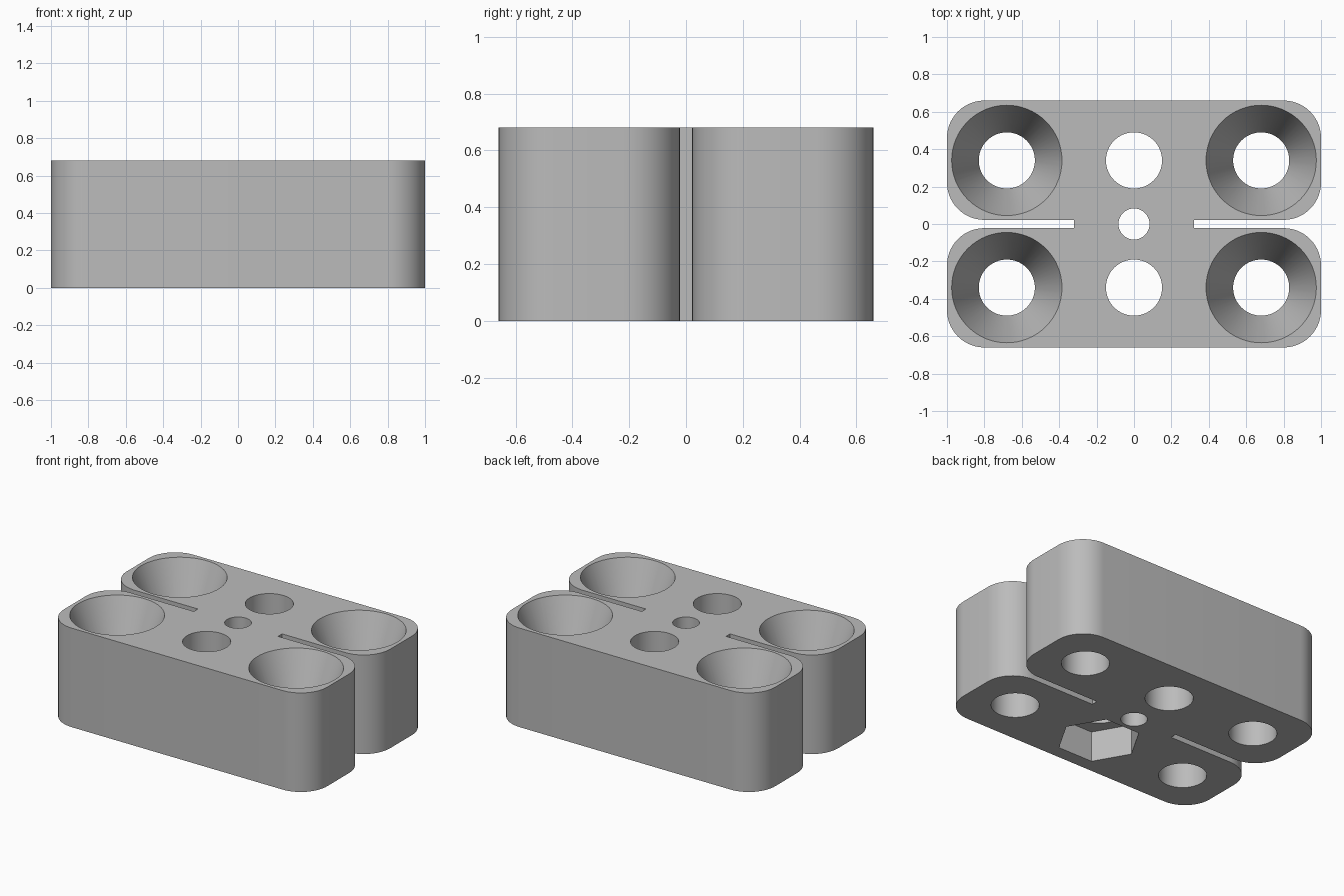
import bpy, bmesh
from math import sin, cos, pi

old = bpy.data.objects.get("Cube")
if old:
    bpy.data.objects.remove(old, do_unlink=True)

HEIGHT = 0.68
HALF_Y = 0.66
SLOT_Y = 0.022      # half width of the end slots
SLOT_X = 0.32       # inner end of the slots
CORNER = 0.2
HOLE_Y = 0.34
CONE_DEPTH = 0.38
HOLE_R, RIM_R = 0.15, 0.295

grey = bpy.data.materials.new("plain_grey")
grey.use_nodes = True
colour = (0.5, 0.5, 0.5, 1)
grey.diffuse_color = colour
grey.node_tree.nodes["Principled BSDF"].inputs["Base Color"].default_value = colour


def make_object(name, bm):
    bmesh.ops.recalc_face_normals(bm, faces=bm.faces)
    mesh = bpy.data.meshes.new(name)
    bm.to_mesh(mesh)
    bm.free()
    mesh.materials.append(grey)
    obj = bpy.data.objects.new(name, mesh)
    bpy.context.collection.objects.link(obj)
    return obj


def loft(bm, rings):
    """Close a solid through rings of equal length."""
    rings = [[bm.verts.new(p) for p in ring] for ring in rings]
    for low, high in zip(rings, rings[1:]):
        for i in range(len(low)):
            j = (i + 1) % len(low)
            bm.faces.new((low[i], low[j], high[j], high[i]))
    bm.faces.new(rings[0][::-1])
    bm.faces.new(rings[-1])


def turned(bm, x, y, profile, sides=64):
    """Solid of revolution from (z, radius) pairs."""
    angles = [2 * pi * i / sides for i in range(sides)]
    loft(bm, [[(x + r * cos(a), y + r * sin(a), z) for a in angles]
              for z, r in profile])


def arc(cx, cy, start, steps=14):
    angles = [start + pi / 2 * i / steps for i in range(steps + 1)]
    return [(cx + CORNER * cos(a), cy + CORNER * sin(a)) for a in angles]


# Body outline: one quarter, mirrored to the other three
quarter = [(SLOT_X, SLOT_Y)]
quarter += arc(1 - CORNER, SLOT_Y + CORNER, -pi / 2)
quarter += arc(1 - CORNER, HALF_Y - CORNER, 0)
back = quarter + [(-x, y) for x, y in reversed(quarter)]
outline = back + [(-x, -y) for x, y in back]
bm = bmesh.new()
loft(bm, [[(x, y, z) for x, y in outline] for z in (0, HEIGHT)])
body = make_object("slotted_block", bm)

# Through holes and countersunk corner holes
bm = bmesh.new()
low, high = -0.1, HEIGHT + 0.1
turned(bm, 0, 0, [(low, 0.083), (high, 0.083)])
slope = (RIM_R - HOLE_R) / CONE_DEPTH
for y in (-HOLE_Y, HOLE_Y):
    turned(bm, 0, y, [(low, HOLE_R), (high, HOLE_R)])
    for x in (-HOLE_Y * 2, HOLE_Y * 2):
        turned(bm, x, y, [(low, HOLE_R), (HEIGHT - CONE_DEPTH, HOLE_R),
                          (high, RIM_R + slope * 0.1)])
holes = make_object("hole_cutter", bm)

# Hexagonal nut pocket under the front middle hole
bm = bmesh.new()
turned(bm, 0, -HOLE_Y, [(low, 0.264), (0.21, 0.264)], sides=6)
pocket = make_object("nut_pocket_cutter", bm)

bpy.ops.object.select_all(action='DESELECT')
bpy.context.view_layer.objects.active = body
body.select_set(True)
for cutter in (holes, pocket):
    cutter.hide_render = True
    mod = body.modifiers.new("cut", 'BOOLEAN')
    mod.operation = 'DIFFERENCE'
    mod.solver = 'EXACT'
    mod.object = cutter
    bpy.ops.object.modifier_apply(modifier=mod.name)
    bpy.data.objects.remove(cutter, do_unlink=True)

bpy.ops.object.shade_smooth_by_angle(angle=pi / 9)
